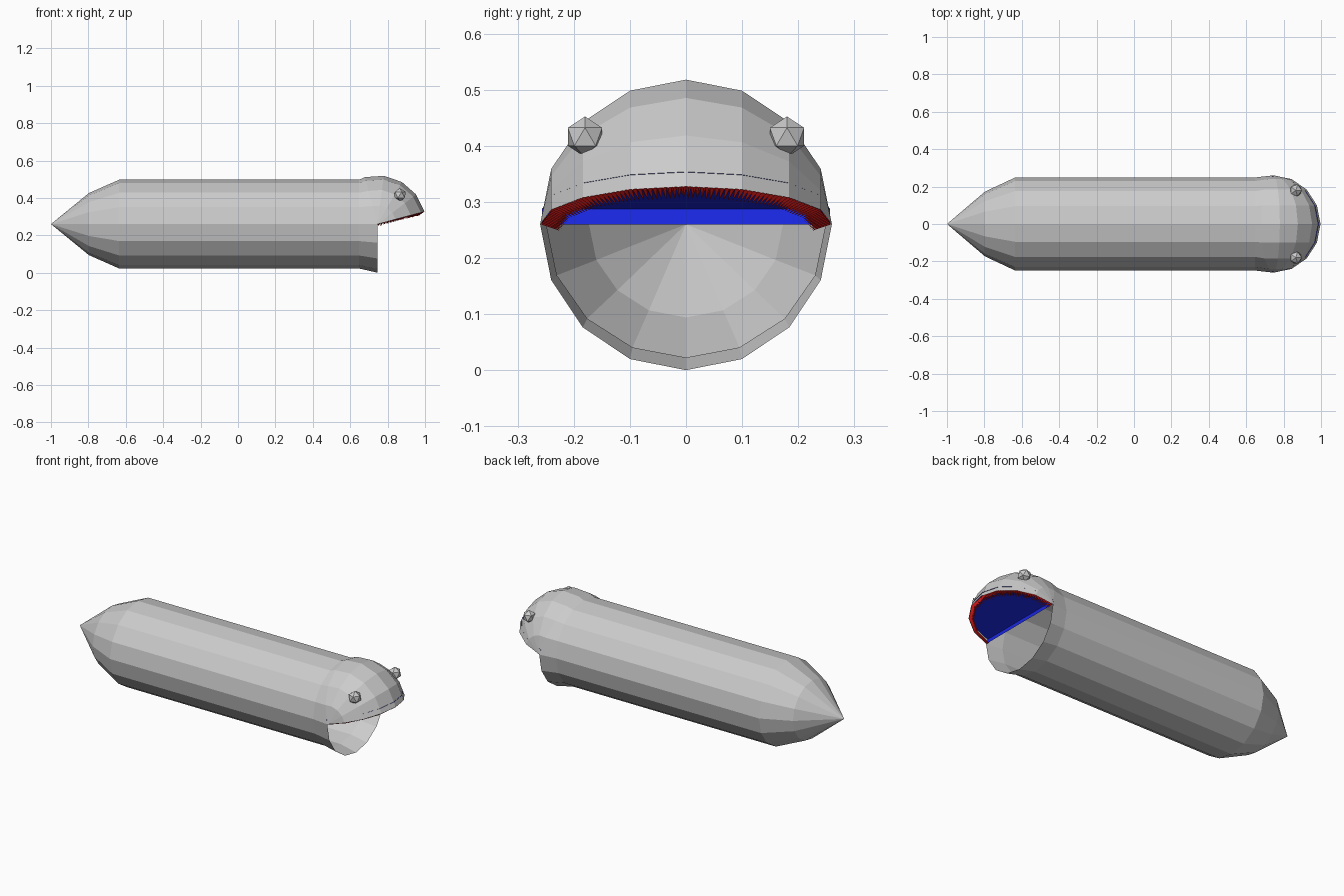
import bpy, bmesh
from math import sin, cos, pi, radians
from mathutils import Vector, Matrix

if "Cube" in bpy.data.objects:
    bpy.data.objects.remove(bpy.data.objects["Cube"])

HX, HZ, R = 0.746, 0.26, 0.26      # hinge position and head radius
TILT = radians(15)                 # how far the upper jaw is opened


def finish(name, bm, color=None, normals=True):
    bmesh.ops.remove_doubles(bm, verts=bm.verts, dist=1e-5)
    if normals:
        bmesh.ops.recalc_face_normals(bm, faces=bm.faces)
    me = bpy.data.meshes.new(name)
    bm.to_mesh(me)
    bm.free()
    ob = bpy.data.objects.new(name, me)
    bpy.context.collection.objects.link(ob)
    if color:
        mat = bpy.data.materials.new(name + "_color")
        mat.diffuse_color = color
        mat.use_nodes = True
        mat.node_tree.nodes["Principled BSDF"].inputs["Base Color"].default_value = mat.diffuse_color
        me.materials.append(mat)
    return ob


def bridge(bm, a, b, closed=False):
    n = len(a)
    for i in range(n if closed else n - 1):
        j = (i + 1) % n
        bm.faces.new((a[i], a[j], b[j], b[i]))


def jaw_point(forward, y, up=0.0):
    """Point in the tilted frame of the upper jaw."""
    return Vector((HX + forward * cos(TILT) - up * sin(TILT), y,
                   HZ + forward * sin(TILT) + up * cos(TILT)))


# Body: hollow tube with pointed tail, flaring to the lower jaw and head seam
bm = bmesh.new()
angles = [2 * pi * i / 16 for i in range(16)]
tail = bm.verts.new((-1, 0, HZ))
rings = []
for x, ry, rz in ((-0.797, 0.173, 0.166), (-0.635, 0.249, 0.2375), (0.648, 0.249, 0.2375)):
    rings.append([bm.verts.new((x, ry * cos(a), HZ + rz * sin(a))) for a in angles])
seam = []
for a in angles:
    y, h = R * cos(a), R * sin(a)
    seam.append(bm.verts.new(jaw_point(0, y, h) if h > 0 else (HX, y, HZ + h)))
rings.append(seam)
for i in range(16):
    bm.faces.new((tail, rings[0][(i + 1) % 16], rings[0][i]))
for a, b in zip(rings, rings[1:]):
    bridge(bm, a, b, closed=True)
finish("body", bm)

# Head: quarter sphere with its poles at the hinge
bm = bmesh.new()
poles = [bm.verts.new(jaw_point(0, s * R)) for s in (1, -1)]
rows = []
for k in range(5):
    lon = pi / 2 * k / 4
    rows.append([bm.verts.new(jaw_point(R * sin(a) * cos(lon), R * cos(a), R * sin(a) * sin(lon)))
                 for a in angles[1:8]])
for a, b in zip(rows, rows[1:]):
    bridge(bm, a, b)
    bm.faces.new((poles[0], a[0], b[0]))
    bm.faces.new((poles[1], b[-1], a[-1]))
finish("upper_head", bm)

# Mouth roof: recessed half disc with a strip down to the hinge
bm = bmesh.new()
up, rr = 0.028, 0.257
roof = [bm.verts.new(jaw_point(rr * sin(a), rr * cos(a), up)) for a in angles[:9]]
bm.faces.new(roof)
low = [bm.verts.new(jaw_point(0, s * rr)) for s in (1, -1)]
bm.faces.new((roof[0], roof[-1], low[1], low[0]))
finish("mouth_roof", bm, (0.01, 0.02, 0.75, 1))

# Teeth: dense row of thin spikes along the rim of the upper jaw
bm = bmesh.new()
rim = [Vector((R * sin(a), R * cos(a))) for a in angles[:9]]
PER_SIDE = 11
for i in range(8):
    for k in range(PER_SIDE):
        p = rim[i].lerp(rim[i + 1], (k + 0.5) / PER_SIDE)
        q = p * (1 - 0.034 / p.length)
        base = jaw_point(p.x * 0.985, p.y * 0.985, 0.004)
        tip = jaw_point(q.x, q.y, -0.013)
        d = tip - base
        m = Matrix.Translation((base + tip) / 2) @ d.to_track_quat('Z', 'Y').to_matrix().to_4x4()
        bmesh.ops.create_cone(bm, cap_ends=True, segments=4, radius1=0.006,
                              radius2=0, depth=d.length, matrix=m)
finish("teeth", bm, (0.7, 0.01, 0.01, 1))

# Eyes
for side, s in (("left", 1), ("right", -1)):
    bm = bmesh.new()
    bmesh.ops.create_icosphere(bm, subdivisions=1, radius=0.036,
                               matrix=Matrix.Translation((0.865, s * 0.18, 0.416)))
    finish(side + "_eye", bm)
